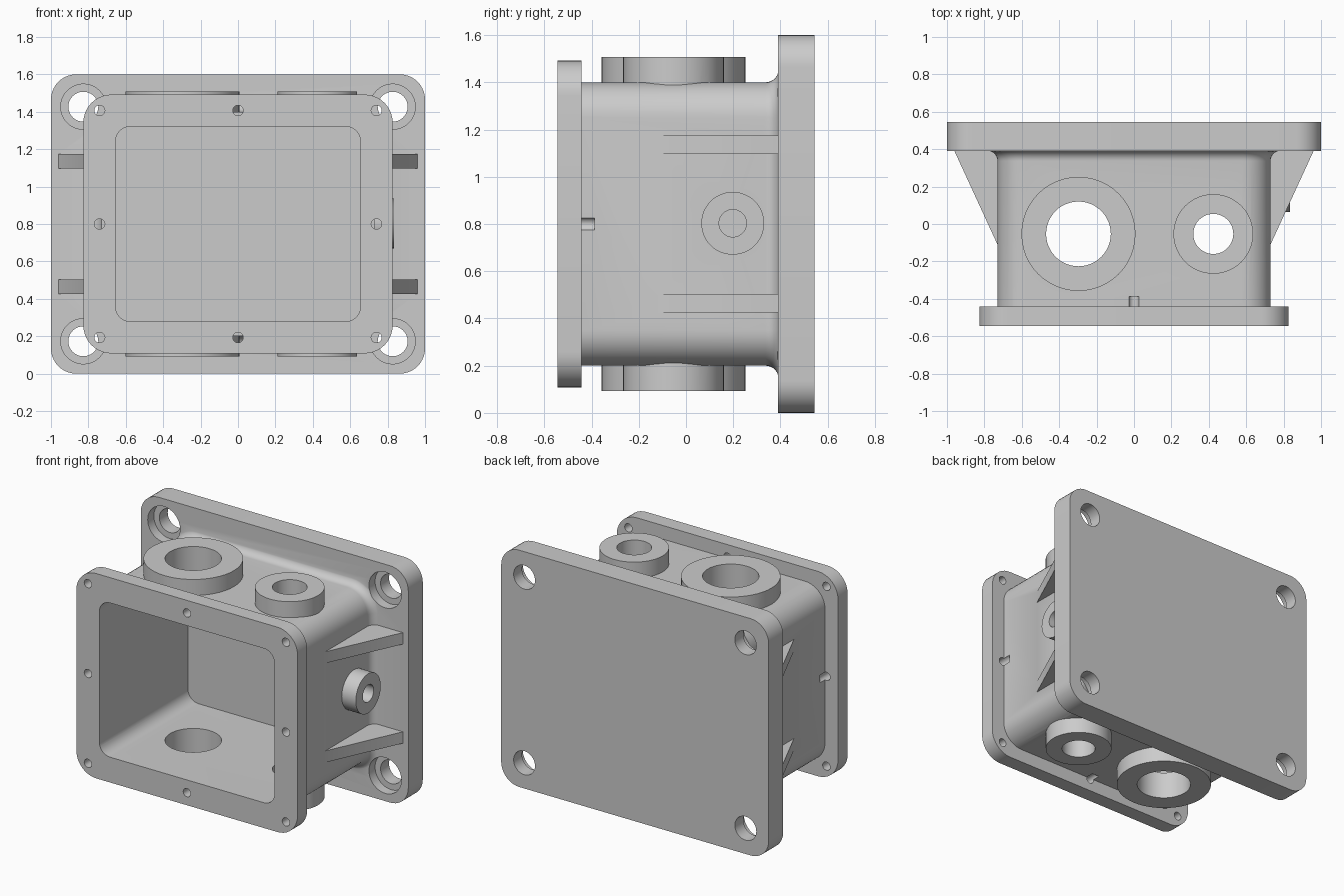
import bpy, bmesh
from math import sin, cos, pi

if "Cube" in bpy.data.objects:
    bpy.data.objects.remove(bpy.data.objects["Cube"])

ZC = 0.8  # mid height of the box


def loft(name, rings):
    """Closed solid through a series of equal-length point rings."""
    bm = bmesh.new()
    vs = [[bm.verts.new(p) for p in r] for r in rings]
    n = len(rings[0])
    for a, b in zip(vs, vs[1:]):
        for i in range(n):
            j = (i + 1) % n
            bm.faces.new((a[i], a[j], b[j], b[i]))
    bm.faces.new(vs[0][::-1])
    bm.faces.new(vs[-1])
    bmesh.ops.recalc_face_normals(bm, faces=bm.faces)
    me = bpy.data.meshes.new(name)
    bm.to_mesh(me)
    bm.free()
    ob = bpy.data.objects.new(name, me)
    bpy.context.collection.objects.link(ob)
    return ob


def rounded(hx, hz, r, y, seg=10):
    """Rounded rectangle in the xz plane at depth y."""
    pts = []
    for q, (sx, sz) in enumerate(((1, 1), (-1, 1), (-1, -1), (1, -1))):
        for i in range(seg + 1):
            t = (q + i / seg) * pi / 2
            pts.append((sx * (hx - r) + r * cos(t), y, ZC + sz * (hz - r) + r * sin(t)))
    return pts


def rod(name, axis, u, v, r, a, b, seg=48):
    """Cylinder along an axis from a to b, centred on the other two coordinates."""
    def ring(w):
        out = []
        for i in range(seg):
            p = [u + r * cos(2 * pi * i / seg), v + r * sin(2 * pi * i / seg)]
            p.insert("xyz".index(axis), w)
            out.append(p)
        return out
    return loft(name, [ring(a), ring(b)])


def combine(target, tool, op):
    tool.hide_render = True
    m = target.modifiers.new(op, 'BOOLEAN')
    m.operation, m.solver, m.object = op, 'EXACT', tool
    bpy.context.view_layer.objects.active = target
    bpy.ops.object.modifier_apply(modifier=m.name)
    bpy.data.objects.remove(tool)


# box body with a fillet flaring into the mounting plate
R = 0.055
rings = [rounded(0.73, 0.6, 0.15, -0.5)]
for i in range(9):
    t = i / 8 * pi / 2
    o = R * (1 - cos(t))
    rings.append(rounded(0.73 + o, 0.6 + o, 0.15 + o, 0.392 - R + R * sin(t)))
rings.append(rounded(0.73 + R, 0.6 + R, 0.15 + R, 0.45))
housing = loft("housing", rings)

# mounting plate and front flange
adds = [
    loft("mounting_plate", [rounded(1, 0.8, 0.135, y) for y in (0.39, 0.545)]),
    loft("front_flange", [rounded(0.827, 0.692, 0.15, y) for y in (-0.545, -0.442)]),
]
# cavity
cuts = [loft("cavity", [rounded(0.655, 0.521, 0.08, y) for y in (-0.7, 0.4)])]

# conduit bosses, top and bottom, with through bores
for x, r, bore in ((-0.297, 0.305, 0.173), (0.424, 0.213, 0.107)):
    for s in (1, -1):
        adds.append(rod("boss", "z", x, -0.053, r, ZC + s * 0.55, ZC + s * 0.708))
    cuts.append(rod("bore", "z", x, -0.053, bore, -0.2, 1.8))

# side boss on the right
adds.append(rod("side_boss", "x", 0.198, 0.803, 0.133, 0.68, 0.835))
cuts.append(rod("side_bore", "x", 0.198, 0.803, 0.058, 0.4, 1.1))

# gusset ribs
for s in (1, -1):
    for z in (ZC - 0.335, ZC + 0.335):
        prof = [(0.70, -0.175), (0.96, 0.39), (0.96, 0.43), (0.70, 0.43)]
        adds.append(loft("rib", [[(s * x, y, z + d) for x, y in prof] for d in (-0.039, 0.039)]))

# counterbored mounting holes
for x in (-0.827, 0.827):
    for z in (ZC - 0.627, ZC + 0.627):
        cuts.append(rod("mount_hole", "y", x, z, 0.08, 0.2, 0.7))
        cuts.append(rod("counterbore", "y", x, z, 0.121, 0.3, 0.455))

# cover screw holes
for x in (-0.74, 0, 0.74):
    for z in (ZC - 0.607, ZC, ZC + 0.607):
        if x or z != ZC:
            cuts.append(rod("screw_hole", "y", x, z, 0.028, -0.7, -0.387, 24))

for a in adds:
    combine(housing, a, 'UNION')
for c in cuts:
    combine(housing, c, 'DIFFERENCE')

housing.select_set(True)
bpy.context.view_layer.objects.active = housing
bpy.ops.object.shade_smooth_by_angle(angle=pi / 6)
